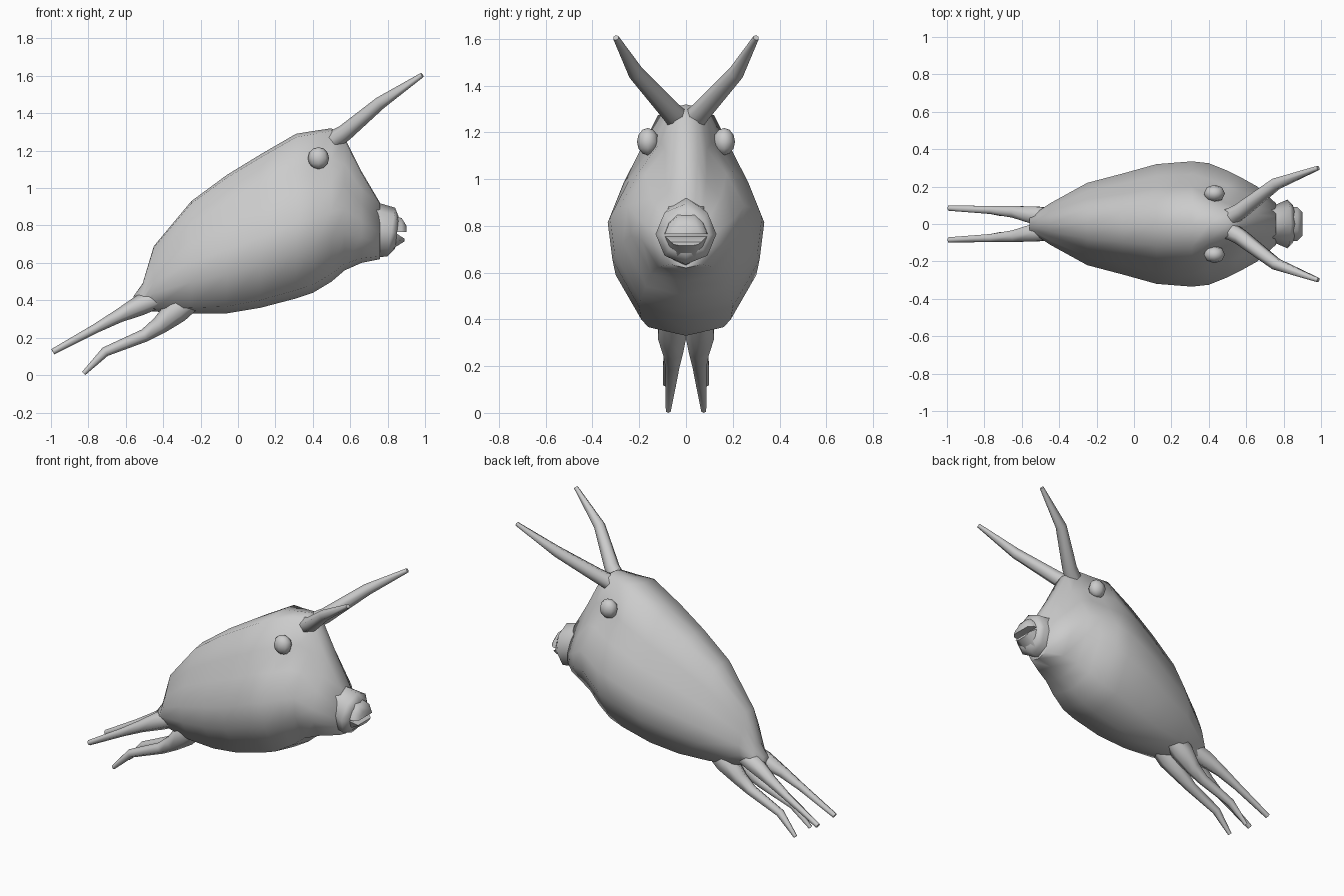
import bpy
import bmesh
import math
from mathutils import Matrix, Vector

if "Cube" in bpy.data.objects:
    bpy.data.objects.remove(bpy.data.objects["Cube"])

grey = bpy.data.materials.new("plain_grey")
grey.use_nodes = True
grey.diffuse_color = (0.6, 0.6, 0.6, 1)
grey.node_tree.nodes["Principled BSDF"].inputs["Base Color"].default_value = (0.6, 0.6, 0.6, 1)


def finish(name, bm, mirrored=False, angle=65):
    """Turn a bmesh into a smooth grey object, optionally mirrored across y."""
    bmesh.ops.recalc_face_normals(bm, faces=bm.faces)
    mesh = bpy.data.meshes.new(name)
    bm.to_mesh(mesh)
    bm.free()
    mesh.materials.append(grey)
    obj = bpy.data.objects.new(name, mesh)
    bpy.context.collection.objects.link(obj)
    bpy.ops.object.select_all(action='DESELECT')
    obj.select_set(True)
    bpy.context.view_layer.objects.active = obj
    bpy.ops.object.shade_smooth_by_angle(angle=math.radians(angle))
    if mirrored:
        mod = obj.modifiers.new("Mirror", 'MIRROR')
        mod.use_axis = (False, True, False)
        mod.use_mirror_merge = False


def loft(name, rings, mirrored=False, angle=65):
    """Skin a list of equal-length point rings and cap both ends."""
    bm = bmesh.new()
    loops = [[bm.verts.new(p) for p in ring] for ring in rings]
    n = len(loops[0])
    for a, b in zip(loops, loops[1:]):
        for i in range(n):
            j = (i + 1) % n
            bm.faces.new((a[i], a[j], b[j], b[i]))
    bm.faces.new(loops[0])
    bm.faces.new(loops[-1])
    finish(name, bm, mirrored, angle)


def tube(name, path, sides=6):
    """Mirrored tapering tube along (x, y, z, radius) stations."""
    pts = [Vector(p[:3]) for p in path]
    rings = []
    for i, p in enumerate(pts):
        d = (pts[min(i + 1, len(pts) - 1)] - pts[max(i - 1, 0)]).normalized()
        u = d.cross(Vector((0, 1, 0))).normalized()
        v = d.cross(u)
        angles = [math.tau * k / sides for k in range(sides)]
        rings.append([p + path[i][3] * (u * math.cos(a) + v * math.sin(a)) for a in angles])
    loft(name, rings, mirrored=True)


# Body: one egg-shaped section (depth from top, width, share of brow pinch) swept along x
half = [(0.02, 0.36, 1), (0.2, 0.6, 0.9), (0.35, 0.8, 0.3),
        (0.54, 1, 0), (0.72, 0.94, 0), (0.95, 0.6, 0)]
section = [(0, 0, 0)] + half + [(1, 0, 0)] + [(t, -w, p) for t, w, p in reversed(half)]
stations = [  # x, top, bottom, half width, brow pinch
    (-0.56, 0.42, 0.36, 0.045, 0), (-0.51, 0.49, 0.35, 0.07, 0), (-0.45, 0.69, 0.34, 0.11, 0),
    (-0.25, 0.93, 0.33, 0.22, 0), (-0.06, 1.07, 0.33, 0.27, 0), (0.12, 1.18, 0.36, 0.32, 0),
    (0.31, 1.29, 0.41, 0.335, 0), (0.40, 1.305, 0.44, 0.325, 0.25), (0.50, 1.32, 0.50, 0.285, 0.4),
    (0.57, 1.27, 0.56, 0.25, 0.45), (0.66, 1.09, 0.60, 0.20, 0.3), (0.76, 0.92, 0.62, 0.11, 0)]
loft("body", [[(x, w * hw * (1 - pinch * p), top - t * (top - bot)) for t, w, p in section]
              for x, top, bot, hw, pinch in stations])

# Snout: flared octagonal rim that closes inward around the mouth
snout = [  # x, centre z, half height, half width, forward lean
    (0.66, 0.79, 0.16, 0.14, 0), (0.75, 0.775, 0.145, 0.1, 0.005),
    (0.82, 0.765, 0.13, 0.13, 0.02), (0.85, 0.76, 0.085, 0.1, 0.01)]
loft("snout", [[(x + lean * math.cos(a), hw * math.sin(a), z + hh * math.cos(a))
                for a in (math.tau * k / 8 for k in range(8))]
               for x, z, hh, hw, lean in snout])

# Lips: two half domes with a gap between them
dome = [(-1, 0), (-0.8, 0.6), (-0.4, 1), (0.4, 1), (0.8, 0.6), (1, 0)]


def lip(name, rows):
    loft(name, [[(x, y * hw, z + t * h) for y, t in dome] for x, z, hw, h in rows], angle=50)


lip("upper_lip", [(0.82, 0.765, 0.095, 0.09), (0.875, 0.765, 0.09, 0.075), (0.90, 0.765, 0.065, 0.035)])
lip("lower_lip", [(0.81, 0.76, 0.095, -0.1), (0.85, 0.755, 0.09, -0.065), (0.89, 0.73, 0.065, -0.015)])

# Horns and trailing fins, rooted inside the body
tube("horns", [(0.45, 0.0, 1.22, 0.055), (0.57, 0.07, 1.295, 0.045),
               (0.76, 0.215, 1.455, 0.034), (0.985, 0.30, 1.605, 0.013)])
tube("upper_tail_fins", [(-0.38, 0.035, 0.43, 0.05), (-0.52, 0.045, 0.375, 0.055),
                         (-0.64, 0.065, 0.315, 0.036), (-0.76, 0.075, 0.25, 0.025),
                         (-0.99, 0.085, 0.125, 0.016)])
tube("lower_tail_fins", [(-0.22, 0.06, 0.43, 0.06), (-0.33, 0.06, 0.345, 0.07),
                         (-0.42, 0.056, 0.265, 0.048), (-0.50, 0.058, 0.212, 0.035),
                         (-0.71, 0.066, 0.125, 0.026), (-0.825, 0.076, 0.009, 0.012)])

# Eyes: slightly flattened low-poly balls
bm = bmesh.new()
bmesh.ops.create_uvsphere(bm, u_segments=8, v_segments=6, radius=0.057,
                          matrix=Matrix.Translation((0.43, 0.163, 1.16)) @ Matrix.Diagonal((1, 0.82, 1.03, 1)))
finish("eyes", bm, mirrored=True)
